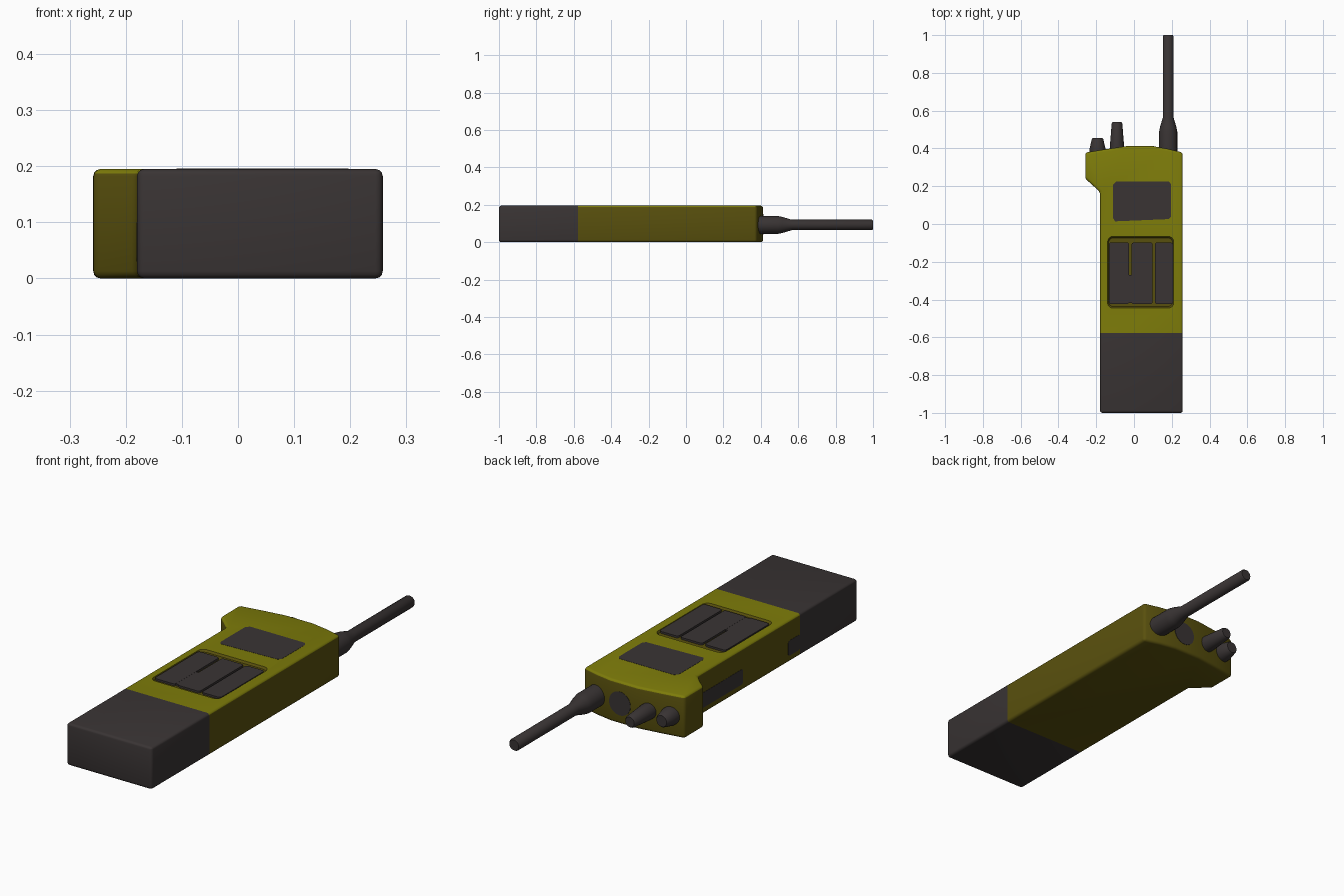
import bpy, bmesh, math
from mathutils import Vector

if "Cube" in bpy.data.objects:
    bpy.data.objects.remove(bpy.data.objects["Cube"])

def material(name, rgb):
    m = bpy.data.materials.new(name)
    m.diffuse_color = (*rgb, 1)
    m.use_nodes = True
    m.node_tree.nodes["Principled BSDF"].inputs["Base Color"].default_value = m.diffuse_color
    return m

OLIVE = material("olive_green", (0.208, 0.202, 0.003))
DARK = material("dark_grey", (0.041, 0.034, 0.034))
BROWN = material("brown_olive", (0.099, 0.080, 0.004))

def finish(name, bm, *mats):
    bmesh.ops.recalc_face_normals(bm, faces=bm.faces[:])
    me = bpy.data.meshes.new(name)
    bm.to_mesh(me)
    bm.free()
    ob = bpy.data.objects.new(name, me)
    bpy.context.collection.objects.link(ob)
    for m in mats:
        me.materials.append(m)
    return ob

def smooth(ob, angle=35):
    bpy.ops.object.select_all(action='DESELECT')
    ob.select_set(True)
    bpy.context.view_layer.objects.active = ob
    bpy.ops.object.shade_smooth_by_angle(angle=math.radians(angle))

def prism(outline, z0, z1):
    bm = bmesh.new()
    f = bm.faces.new([bm.verts.new((x, y, z0)) for x, y in outline])
    g = bmesh.ops.extrude_face_region(bm, geom=[f])['geom']
    bmesh.ops.translate(bm, vec=(0, 0, z1 - z0), verts=[v for v in g if isinstance(v, bmesh.types.BMVert)])
    bmesh.ops.recalc_face_normals(bm, faces=bm.faces[:])
    return bm

def rounded(x0, x1, y0, y1, r, n=4):
    pts = []
    for i, (cx, cy) in enumerate([(x1 - r, y1 - r), (x0 + r, y1 - r), (x0 + r, y0 + r), (x1 - r, y0 + r)]):
        for k in range(n + 1):
            a = math.pi / 2 * (i + k / n)
            pts.append((cx + r * math.cos(a), cy + r * math.sin(a)))
    return pts

# One continuous case: battery below the seam, olive face, browner sides and back
SEAM, RIM = -0.578, 0.187
outline = [(-0.18, -1), (0.258, -1), (0.258, 0.378), (0.18, 0.398), (0.10, 0.412), (-0.04, 0.412),
           (-0.15, 0.396), (-0.258, 0.378), (-0.258, 0.24), (-0.18, 0.17)]
bm = prism(outline, 0, 0.195)
sharp = [e for e in bm.edges if e.calc_face_angle() > math.radians(30)]
bmesh.ops.bevel(bm, geom=sharp, offset=0.013, segments=3, profile=0.5, affect='EDGES')
for co, no in [((0, SEAM, 0), (0, 1, 0)), ((0, 0, RIM), (0, 0, 1))]:
    bmesh.ops.bisect_plane(bm, geom=bm.verts[:] + bm.edges[:] + bm.faces[:], dist=1e-5,
                           plane_co=co, plane_no=no)
for f in bm.faces:
    c = f.calc_center_median()
    f.material_index = 1 if c.y < SEAM else 0 if c.z > RIM else 2
case = finish("radio_case", bm, OLIVE, DARK, BROWN)

# Shallow keypad recess with sloping walls
bm = prism(rounded(-0.148, 0.218, -0.458, -0.053, 0.03), 0.186, 0.21)
for v in bm.verts:
    if v.co.z < 0.2:
        v.co.x += (0.035 - v.co.x) * 0.07
        v.co.y += (-0.256 - v.co.y) * 0.10
for f in bm.faces:
    f.material_index = 2
cutter = finish("keypad_cutter", bm, OLIVE, DARK, BROWN)
cutter.hide_render = True
cutter.hide_viewport = True
mod = case.modifiers.new("keypad_recess", 'BOOLEAN')
mod.operation = 'DIFFERENCE'
mod.solver = 'EXACT'
mod.object = cutter
smooth(case)

# Display window and the three key columns
panel = prism([(-0.110, 0.03), (-0.10, 0.014), (0.185, 0.026), (0.197, 0.04), (0.197, 0.21),
               (0.185, 0.225), (-0.095, 0.225), (-0.110, 0.21)], 0.192, 0.1958)
finish("display_window", panel, DARK)
for i, (x0, x1) in enumerate([(-0.133, -0.026), (-0.013, 0.099), (0.110, 0.206)]):
    finish(f"key_column_{i + 1}", prism(rounded(x0, x1, -0.424, -0.098, 0.012), 0.184, 0.195), DARK)
finish("key_bridge", prism(rounded(-0.03, -0.01, -0.418, -0.27, 0.004), 0.184, 0.1945), DARK)

# Talk button and battery latch on the left side
for name, y0, y1 in [("talk_button", -0.16, 0.165), ("battery_latch", SEAM, -0.49)]:
    bm = prism(rounded(0.03, 0.10, y0, y1, 0.012), -0.002, 0.001)
    for v in bm.verts:
        v.co = Vector((-0.18 - v.co.z, v.co.y, v.co.x))
    finish(name, bm, DARK)

# Turned parts on the top end: profile of (radius, y), revolved about the y axis
def turned(name, x, z, profile, sides=24):
    bm = bmesh.new()
    rings = [[bm.verts.new((x + r * math.cos(2 * math.pi * k / sides), y,
                            z + r * math.sin(2 * math.pi * k / sides))) for k in range(sides)]
             for r, y in profile]
    for a, b in zip(rings, rings[1:]):
        for k in range(sides):
            bm.faces.new((a[k], a[k - 1], b[k - 1], b[k]))
    bm.faces.new(rings[0])
    bm.faces.new(rings[-1])
    smooth(finish(name, bm, DARK))

turned("antenna", 0.181, 0.092, [(0.048, 0.375), (0.048, 0.49), (0.043, 0.515), (0.028, 0.565),
                                 (0.028, 0.994), (0.024, 1.0)])
turned("channel_knob", -0.09, 0.095, [(0.037, 0.39), (0.037, 0.42), (0.028, 0.532), (0.023, 0.54)])
turned("volume_knob", -0.193, 0.095, [(0.042, 0.375), (0.042, 0.40), (0.030, 0.45), (0.026, 0.455)])
turned("socket_cap", 0.05, 0.095, [(0.055, 0.406), (0.055, 0.4135)])
